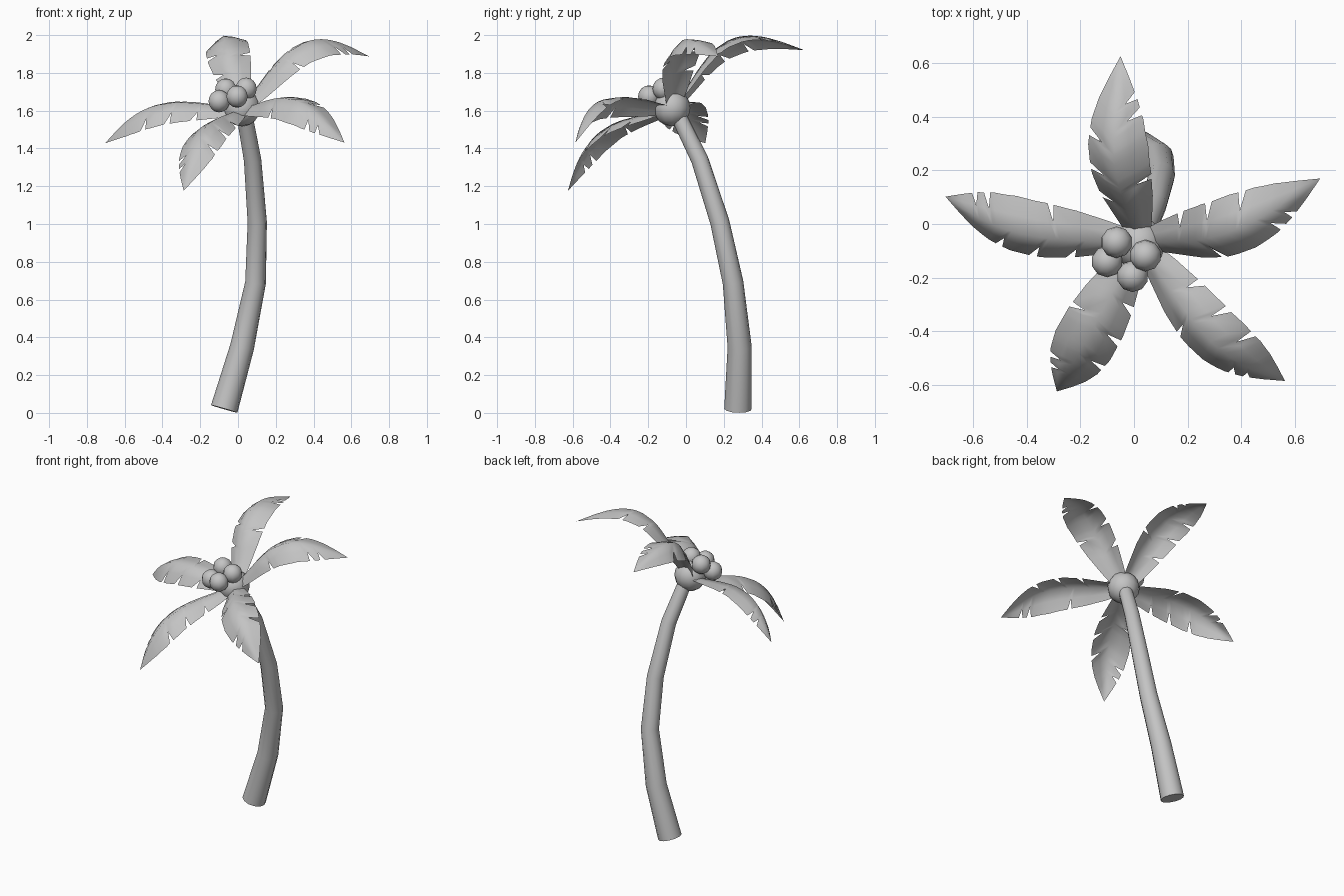
import bpy
import bmesh
import math
from mathutils import Vector, Matrix

cube = bpy.data.objects.get("Cube")
if cube:
    bpy.data.objects.remove(cube, do_unlink=True)

# Single plain colour
grey = bpy.data.materials.new("plain grey")
grey.use_nodes = True
colour = (0.55, 0.55, 0.55, 1.0)
grey.diffuse_color = colour
grey.node_tree.nodes["Principled BSDF"].inputs["Base Color"].default_value = colour


def link(name, data):
    obj = bpy.data.objects.new(name, data)
    data.materials.append(grey)
    bpy.context.collection.objects.link(obj)
    return obj


def mesh_object(name, bm):
    bmesh.ops.recalc_face_normals(bm, faces=bm.faces)
    for face in bm.faces:
        face.smooth = True
    mesh = bpy.data.meshes.new(name)
    bm.to_mesh(mesh)
    bm.free()
    return link(name, mesh)


def ball(name, centre, radius, segments, rings):
    bm = bmesh.new()
    bmesh.ops.create_uvsphere(bm, u_segments=segments, v_segments=rings, radius=radius)
    obj = mesh_object(name, bm)
    obj.location = centre
    return obj


# Trunk: bent tapering tube (x, y, z, radius)
path = [(-0.073, 0.275, 0.021, 0.073), (0.022, 0.284, 0.35, 0.064),
        (0.093, 0.249, 0.69, 0.055), (0.102, 0.179, 1.01, 0.051),
        (0.077, 0.073, 1.34, 0.046), (0.032, -0.048, 1.59, 0.042)]
curve = bpy.data.curves.new("trunk", "CURVE")
curve.dimensions = "3D"
curve.bevel_depth = 1.0
curve.bevel_resolution = 4
curve.use_fill_caps = True
spline = curve.splines.new("POLY")
spline.points.add(len(path) - 1)
for point, (x, y, z, r) in zip(spline.points, path):
    point.co = (x, y, z, 1)
    point.radius = r
spline.use_smooth = True
link("trunk", curve)

# Crown hub and coconuts
hub = Vector((0.02, -0.075, 1.615))
ball("crown_hub", hub, 0.098, 12, 8)
nuts = [(-0.065, -0.068, 1.712), (-0.10, -0.14, 1.65),
        (-0.005, -0.195, 1.675), (0.043, -0.118, 1.716)]
for i, centre in enumerate(nuts):
    ball(f"coconut_{i + 1}", centre, 0.059, 10, 8)

# Frond: arched blade, folded along the midrib, with slanting cuts
LENGTH = 0.768
WIDTHS = [(0, 0.04), (0.1, 0.072), (0.2, 0.1), (0.3, 0.115), (0.42, 0.116),
          (0.52, 0.1), (0.6, 0.075), (0.68, 0.041), (LENGTH, 0)]
CUTS = {1: (0.2, 0.33, 0.47), -1: (0.29, 0.55, 0.61)}


def half_width(t):
    for (a, wa), (b, wb) in zip(WIDTHS, WIDTHS[1:]):
        if t <= b:
            return wa + (wb - wa) * (t - a) / (b - a)
    return 0


def frond(name, tip, up, rise):
    def arch(s):
        return rise * math.sin(math.pi * (s / LENGTH) ** 1.2)

    bm = bmesh.new()
    stations = {t for t, _ in WIDTHS}
    for cut in CUTS[1] + CUTS[-1]:
        stations.update((cut - 0.012, cut, cut + 0.018))
    stations = sorted(stations)
    rib = [bm.verts.new((t, 0, arch(t))) for t in stations[:-1]]
    rib.append(bm.verts.new((LENGTH, 0, 0)))
    for side in (1, -1):
        rows = []
        for t, root in zip(stations[:-1], rib):
            w = half_width(t) * (0.5 if t in CUTS[side] else 1)
            row = [root]
            for part, droop in ((0.5, 0.22), (1.0, 0.55)):
                s = min(t + 0.45 * w * part, LENGTH)
                row.append(bm.verts.new((s, side * w * part, arch(s) - droop * w)))
            rows.append(row)
        for a, b in zip(rows, rows[1:]):
            for j in range(2):
                bm.faces.new((a[j], b[j], b[j + 1], a[j + 1]))
        last = rows[-1]
        for j in range(2):
            bm.faces.new((last[j], rib[-1], last[j + 1]))
    # Point the blade from the hub to its tip
    along = (tip - hub).normalized()
    across = up.cross(along).normalized()
    normal = along.cross(across)
    obj = mesh_object(name, bm)
    frame = Matrix((along, across, normal)).transposed().to_4x4()
    obj.matrix_world = Matrix.Translation(hub) @ frame


# Tip position and arch height of each frond
crown_axis = Vector((-0.24, -0.438, 0.866))
fronds = {"frond_right": ((-0.695, 0.10, 1.43), 0.14),
          "frond_left": ((0.69, 0.168, 1.885), 0.22),
          "frond_front_right": ((-0.285, -0.62, 1.18), 0.145),
          "frond_front_left": ((0.552, -0.575, 1.435), 0.17),
          "frond_back": ((-0.05, 0.625, 1.92), 0.215)}
for name, (tip, rise) in fronds.items():
    frond(name, Vector(tip), crown_axis, rise)
